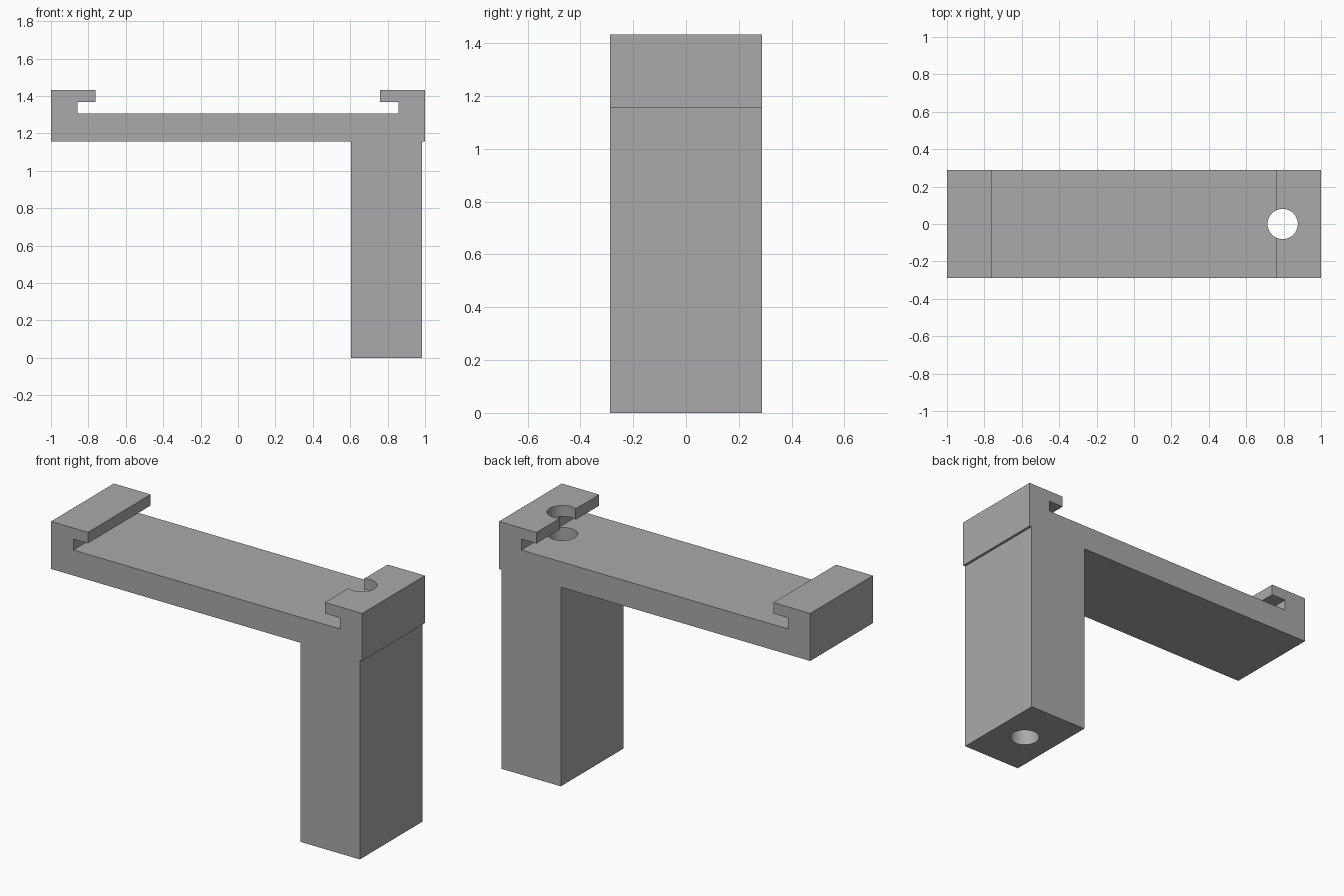
import bpy, bmesh

if "Cube" in bpy.data.objects:
    bpy.data.objects.remove(bpy.data.objects["Cube"])

HALF_DEPTH = 0.288
grey = bpy.data.materials.new("plain grey")
grey.diffuse_color = (0.4, 0.4, 0.4, 1)
grey.use_nodes = True
grey.node_tree.nodes["Principled BSDF"].inputs["Base Color"].default_value = grey.diffuse_color

# Bracket outline in x, z: rail with two hooked ends and one leg
outline = [
    (0.603, 0), (0.985, 0), (0.985, 1.157), (1, 1.157), (1, 1.433),
    (0.76, 1.433), (0.76, 1.369), (0.857, 1.369), (0.857, 1.305),
    (-0.857, 1.305), (-0.857, 1.369), (-0.763, 1.369), (-0.763, 1.433),
    (-1, 1.433), (-1, 1.157), (0.603, 1.157),
]

# Extrude the outline through the depth
bm = bmesh.new()
face = bm.faces.new([bm.verts.new((x, -HALF_DEPTH, z)) for x, z in outline])
ext = bmesh.ops.extrude_face_region(bm, geom=[face])
moved = [g for g in ext["geom"] if isinstance(g, bmesh.types.BMVert)]
bmesh.ops.translate(bm, verts=moved, vec=(0, 2 * HALF_DEPTH, 0))
bmesh.ops.recalc_face_normals(bm, faces=bm.faces)
mesh = bpy.data.meshes.new("bracket")
bm.to_mesh(mesh)
bm.free()
mesh.materials.append(grey)
bracket = bpy.data.objects.new("bracket", mesh)
bpy.context.collection.objects.link(bracket)

# Vertical bolt hole through the leg, rail and right hook
bpy.ops.mesh.primitive_cylinder_add(vertices=64, radius=0.081, depth=2,
                                    location=(0.795, 0, 0.7))
cutter = bpy.context.object
cutter.name = "bolt_hole_cutter"
cutter.data.materials.append(grey)
cut = bracket.modifiers.new("bolt hole", "BOOLEAN")
cut.operation = "DIFFERENCE"
cut.solver = "EXACT"
cut.object = cutter

# Apply the cut, drop the cutter and smooth only the hole wall
bpy.ops.object.select_all(action="DESELECT")
bracket.select_set(True)
bpy.context.view_layer.objects.active = bracket
bpy.ops.object.modifier_apply(modifier=cut.name)
bpy.data.objects.remove(cutter)
bpy.ops.object.shade_smooth_by_angle()
